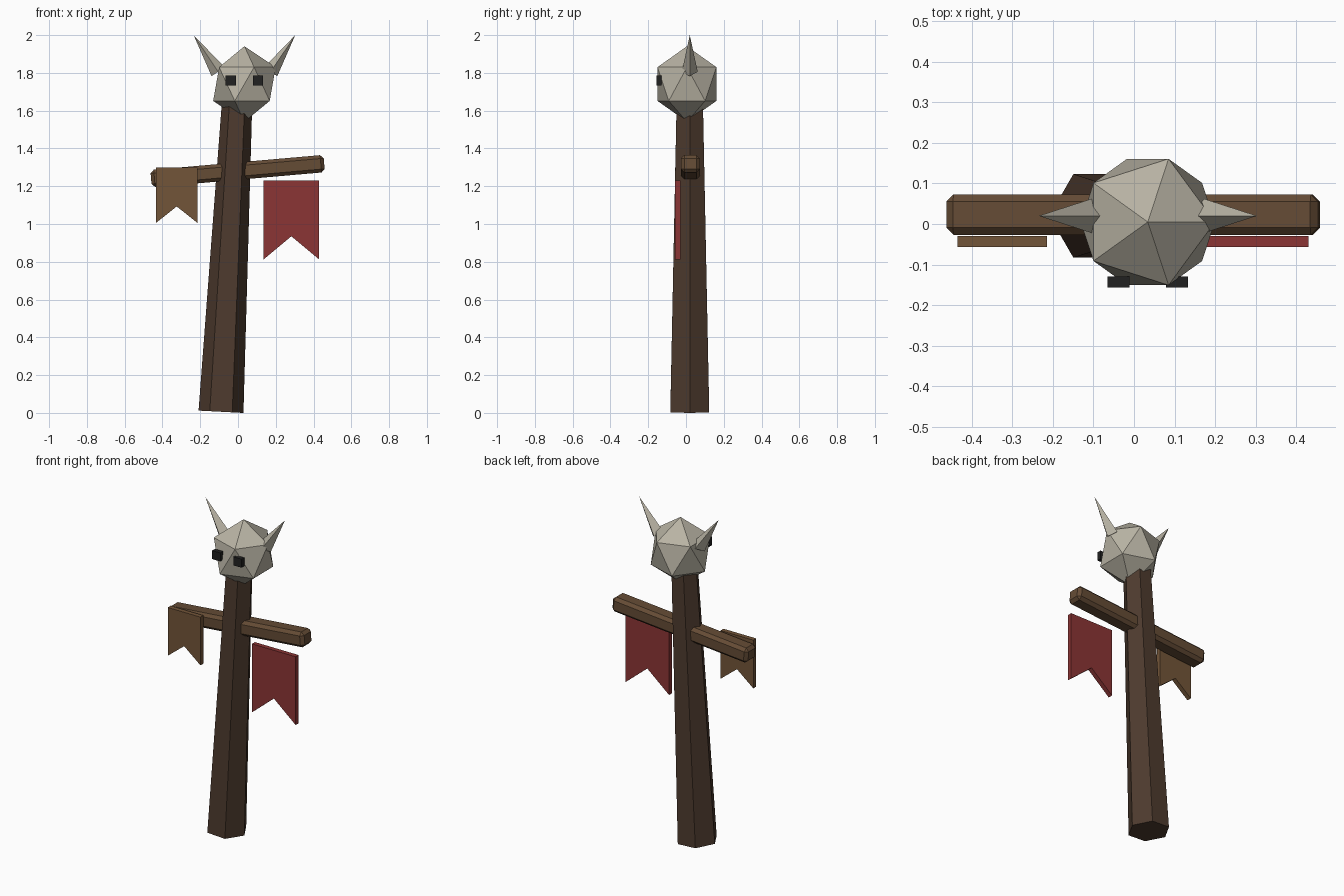
import bpy, bmesh
from math import radians
from mathutils import Matrix, Vector

if "Cube" in bpy.data.objects:
    bpy.data.objects.remove(bpy.data.objects["Cube"])


def material(name, rgb):
    m = bpy.data.materials.new(name)
    m.diffuse_color = (*rgb, 1)
    m.use_nodes = True
    m.node_tree.nodes["Principled BSDF"].inputs["Base Color"].default_value = m.diffuse_color
    return m


BARK = material("dark_wood", (0.075, 0.043, 0.027))
WOOD = material("wood", (0.13, 0.072, 0.036))
BONE = material("bone", (0.48, 0.45, 0.37))
BLACK = material("black", (0.015, 0.015, 0.015))
RED = material("red_cloth", (0.26, 0.035, 0.035))
TAN = material("tan_cloth", (0.17, 0.09, 0.04))


def finish(name, bm, mat):
    bmesh.ops.recalc_face_normals(bm, faces=bm.faces[:])
    me = bpy.data.meshes.new(name)
    bm.to_mesh(me)
    bm.free()
    me.materials.append(mat)
    ob = bpy.data.objects.new(name, me)
    bpy.context.collection.objects.link(ob)
    return ob


def cone(name, start, end, r1, r2, sides, mat):
    """Tapered prism between two points, one corner in the xz plane."""
    start, end = Vector(start), Vector(end)
    axis = end - start
    bm = bmesh.new()
    bmesh.ops.create_cone(bm, cap_ends=True, segments=sides, radius1=r1,
                          radius2=r2, depth=axis.length)
    # put a corner on the local x axis
    far = max(bm.verts, key=lambda v: v.co.xy.length).co
    turn = Matrix.Rotation(-Vector((1, 0)).angle_signed(far.xy) * -1, 4, 'Z')
    z = axis.normalized()
    y = Vector((0, 1, 0))
    rot = Matrix((y.cross(z), y, z)).transposed().to_4x4()
    bm.transform(Matrix.Translation((start + end) / 2) @ rot @ turn)
    return finish(name, bm, mat)


def box(name, loc, size, mat, tilt=0, bevel=0):
    bm = bmesh.new()
    bmesh.ops.create_cube(bm, size=1, matrix=Matrix.Diagonal((*size, 1)))
    if bevel:
        bmesh.ops.bevel(bm, geom=bm.edges[:], offset=bevel, segments=1,
                        affect='EDGES')
    bm.transform(Matrix.Translation(loc) @ Matrix.Rotation(tilt, 4, 'Y'))
    return finish(name, bm, mat)


def banner(name, x0, x1, top, bottom, notch, mat):
    """Swallow-tailed cloth with a little thickness."""
    pts = [(x0, top), (x0, bottom), ((x0 + x1) / 2, notch), (x1, bottom), (x1, top)]
    bm = bmesh.new()
    face = bm.faces.new([bm.verts.new((x, -0.057, z)) for x, z in pts])
    ext = bmesh.ops.extrude_face_region(bm, geom=[face], use_keep_orig=True)
    moved = [g for g in ext["geom"] if isinstance(g, bmesh.types.BMVert)]
    bmesh.ops.translate(bm, verts=moved, vec=(0, 0.028, 0))
    return finish(name, bm, mat)


# leaning six-sided post and bevelled crossbar
cone("post", (-0.09, 0.02, 0.006), (-0.004, 0.02, 1.66), 0.119, 0.08, 6, BARK)
box("crossbar", (-0.002, 0.023, 1.28), (0.92, 0.1, 0.092), WOOD,
    tilt=radians(-5), bevel=0.018)

# cloth banners
banner("small_banner", -0.435, -0.214, 1.30, 1.005, 1.093, TAN)
banner("large_banner", 0.135, 0.43, 1.23, 0.812, 0.935, RED)

# faceted skull
bm = bmesh.new()
bmesh.ops.create_icosphere(bm, subdivisions=1, radius=1)
bm.transform(Matrix.Translation((0.034, 0.005, 1.741))
             @ Matrix.Diagonal((0.185, 0.183, 0.2, 1)))
finish("skull", bm, BONE)

# horns and eyes on both sides of the skull
for side, s in (("left", -1), ("right", 1)):
    cone(side + "_horn", (0.034 + s * 0.139, 0.02, 1.806),
         (0.034 + s * 0.269, 0.02, 2.0), 0.042, 0, 4, BONE)
    box(side + "_eye", (0.034 + s * 0.072, -0.143, 1.759),
        (0.055, 0.027, 0.052), BLACK)
